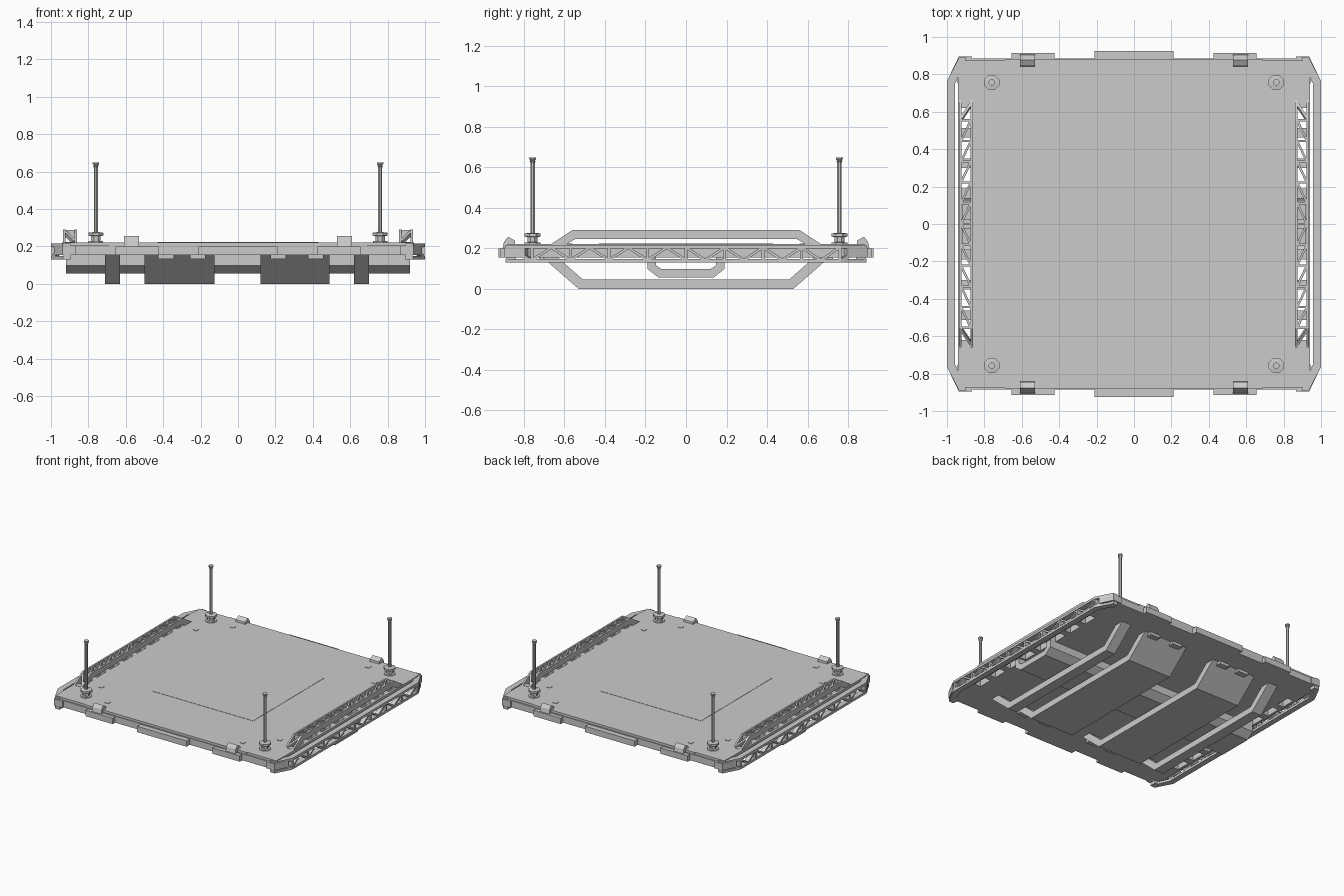
import bpy, bmesh
from math import pi, cos, sin
from mathutils import Vector, Matrix

if "Cube" in bpy.data.objects:
    bpy.data.objects.remove(bpy.data.objects["Cube"])


class Part:
    """Collects solids into one named mesh object."""

    def __init__(self, name):
        self.name, self.bm = name, bmesh.new()

    def prism(self, pts, axis, a, b):
        # polygon in the two remaining axes, extruded from a to b
        def place(p, t):
            return {'x': (t, p[0], p[1]), 'y': (p[0], t, p[1]), 'z': (p[0], p[1], t)}[axis]
        lo = [self.bm.verts.new(place(p, a)) for p in pts]
        hi = [self.bm.verts.new(place(p, b)) for p in pts]
        self.bm.faces.new(lo[::-1])
        self.bm.faces.new(hi)
        for i in range(len(pts)):
            j = (i + 1) % len(pts)
            self.bm.faces.new((lo[i], lo[j], hi[j], hi[i]))

    def box(self, x0, x1, y0, y1, z0, z1):
        self.prism([(x0, y0), (x1, y0), (x1, y1), (x0, y1)], 'z', z0, z1)

    def beam(self, p, q, normal, width, depth):
        p, q, n = Vector(p), Vector(q), Vector(normal).normalized()
        d = q - p
        side = n.cross(d).normalized()
        m = Matrix((side * width, d, n * depth)).transposed().to_4x4()
        m.translation = (p + q) / 2
        bmesh.ops.create_cube(self.bm, size=1, matrix=m)

    def turned(self, x, y, rings, sides=8):
        # stacked (radius, z) rings
        loops = [[self.bm.verts.new((x + r * cos((k + .5) * 2 * pi / sides),
                                     y + r * sin((k + .5) * 2 * pi / sides), z))
                  for k in range(sides)] for r, z in rings]
        self.bm.faces.new(loops[0][::-1])
        self.bm.faces.new(loops[-1])
        for l, u in zip(loops, loops[1:]):
            for k in range(sides):
                j = (k + 1) % sides
                self.bm.faces.new((l[k], l[j], u[j], u[k]))

    def done(self):
        bmesh.ops.recalc_face_normals(self.bm, faces=self.bm.faces)
        me = bpy.data.meshes.new(self.name)
        self.bm.to_mesh(me)
        self.bm.free()
        ob = bpy.data.objects.new(self.name, me)
        bpy.context.collection.objects.link(ob)
        return ob


def four_way(pts):
    """Mirror a quarter outline (ordered from x axis to y axis) into a full loop."""
    half = pts + [(-x, y) for x, y in pts[::-1]]
    return half + [(-x, -y) for x, y in half]


SIDES = (-1, 1)
N, PITCH = 8, 1.30 / 8

# main deck with notched corners and slots below the upper trusses
deck = Part("deck")
deck.prism(four_way([(.942, .75), (.957, .78), (.985, .795), (.937, .895),
                     (.865, .895), (.865, .885)]), 'z', .155, .205)
deck = deck.done()
top = Part("deck_top")
top.prism(four_way([(.942, .75), (.937, .875), (.69, .875), (.69, .88)]), 'z', .203, .222)
top = top.done()
cut = Part("slot_cutter")
for s in SIDES:
    for i in range(N):
        y = -.65 + (i + .5) * PITCH
        x0, x1 = sorted((s * .874, s * .925))
        cut.box(x0, x1, y - .055, y + .055, .1, .26)
cut = cut.done()
for ob in (deck, top):
    mod = ob.modifiers.new("slots", 'BOOLEAN')
    mod.operation, mod.solver, mod.object = 'DIFFERENCE', 'EXACT', cut
    bpy.context.view_layer.objects.active = ob
    bpy.ops.object.modifier_apply(modifier="slots")
bpy.data.objects.remove(cut)

# thin raised square and small fittings on the deck
panel = Part("deck_panel")
panel.box(-.43, .43, -.43, .43, .22, .224)
panel.done()
fit = Part("deck_fittings")
for sx in SIDES:
    for sy in SIDES:
        for x, y in ((.575, .76), (.76, .575)):
            fit.box(sx * x - .016, sx * x + .016, sy * y - .016, sy * y + .016, .22, .225)
fit.done()

# edge tabs and tilted clips along front and back
tabs, clips = Part("edge_tabs"), Part("edge_clips")
for sy in SIDES:
    for x0, x1, y in ((-.655, -.425, .915), (-.21, .21, .925), (.425, .655, .915)):
        a, b = sorted((sy * .87, sy * y))
        tabs.box(x0, x1, a, b, .155, .2)
    for x in (-.57, .57):
        clips.prism([(sy * p, z) for p, z in ((.84, .2), (.905, .2), (.898, .232), (.878, .257),
                                              (.845, .238))], 'x', x - .04, x + .04)
tabs.done()
clips.done()

# underside runners
run = Part("runners")
profile = [(-.71, .157), (-.53, 0), (.53, 0), (.71, .157),
           (.635, .157), (.51, .047), (-.51, .047), (-.635, .157)]
for x0, x1 in ((-.71, -.63), (-.5, -.125), (.12, .49), (.62, .70)):
    run.prism(profile, 'x', x0, x1)
run.done()
hinges = Part("runner_hinges")
for sy in SIDES:
    for x in (-.385, -.215, .215, .415):
        hinges.box(x - .042, x + .042, sy * .70 - .025, sy * .70 + .025, .133, .157)
hinges.done()

# cross channel running under the deck from side to side
chan = Part("cross_channel")
chan.prism([(-.19, .157), (-.19, .098), (-.135, .055), (.135, .055), (.19, .098), (.19, .157),
            (.148, .157), (.148, .116), (.12, .097), (-.12, .097), (-.148, .116), (-.148, .157)],
           'x', -.92, .92)
chan.done()

# side trusses: bent top and bottom rails with posts and diagonals
side = Part("side_trusses")
for s in SIDES:
    path = [(1, .765), (.935, .89), (.895, .89), (.957, .75)]
    rail = [(s * x, y) for x, y in path]
    outline = [(x, -y) for x, y in rail[::-1]]
    outline = [(s * .957, -.75), (s * .895, -.89), (s * .935, -.89), (s * 1, -.765)] + rail
    for z0, z1 in ((.13, .148), (.198, .216)):
        side.prism(outline, 'z', z0, z1)
    n = 8
    ys = [-.76 + i * 1.52 / n for i in range(n + 1)]
    for i, y in enumerate(ys):
        side.box(*sorted((s * .960, s * .997)), y - .008, y + .008, .14, .206)
        if i < n:
            a, b = (.142, .204) if i < n / 2 else (.204, .142)
            mid = (y + ys[i + 1]) / 2
            side.beam((s * .979, y, a), (s * .979, mid, b), (1, 0, 0), .013, .034)
            side.beam((s * .979, mid, b), (s * .979, ys[i + 1], a), (1, 0, 0), .013, .034)
    for sy in SIDES:
        # slanted corner panel brace and end block
        side.beam((s * .985, sy * .765, .142), (s * .925, sy * .875, .204),
                  (s * .88, sy * .47, 0), .016, .025)
        side.box(*sorted((s * .895, s * .932)), *sorted((sy * .84, sy * .888)), .13, .2)
side.done()

# raised trusses above the deck sides
up = Part("upper_trusses")
arch = [(-.675, .215), (-.56, .29), (.56, .29), (.675, .215),
        (.60, .215), (.545, .247), (-.545, .247), (-.60, .215)]
for s in SIDES:
    for x0, x1 in ((.862, .875), (.922, .935)):
        up.prism(arch, 'x', *sorted((s * x0, s * x1)))
    n = 10
    ys = [-.555 + i * 1.11 / n for i in range(n + 1)]
    for i, y in enumerate(ys):
        up.box(*sorted((s * .87, s * .927)), y - .006, y + .006, .249, .288)
        if i < n:
            a, b = (.872, .925) if i < n / 2 else (.925, .872)
            up.beam((s * a, y, .2685), (s * b, ys[i + 1], .2685), (0, 0, 1), .012, .038)
    for sy in SIDES:
        up.beam((s * .872, sy * .64, .221), (s * .925, sy * .56, .272),
                (0, sy * .54, .84), .014, .025)
        up.box(*sorted((s * .87, s * .927)), *sorted((sy * .62, sy * .66)), .212, .224)
up.done()

# corner lamp posts
for sx, nx in ((-1, "left"), (1, "right")):
    for sy, ny in ((-1, "front"), (1, "back")):
        post = Part(f"post_{ny}_{nx}")
        x, y = sx * .76, sy * .757
        post.turned(x, y, [(.042, .22), (.042, .228), (.027, .23), (.027, .255),
                           (.043, .258), (.043, .273), (.02, .276)])
        post.turned(x, y, [(.0115, .27), (.0115, .622), (.016, .63), (.012, .634),
                           (.018, .64), (.018, .648)])
        post.done()
